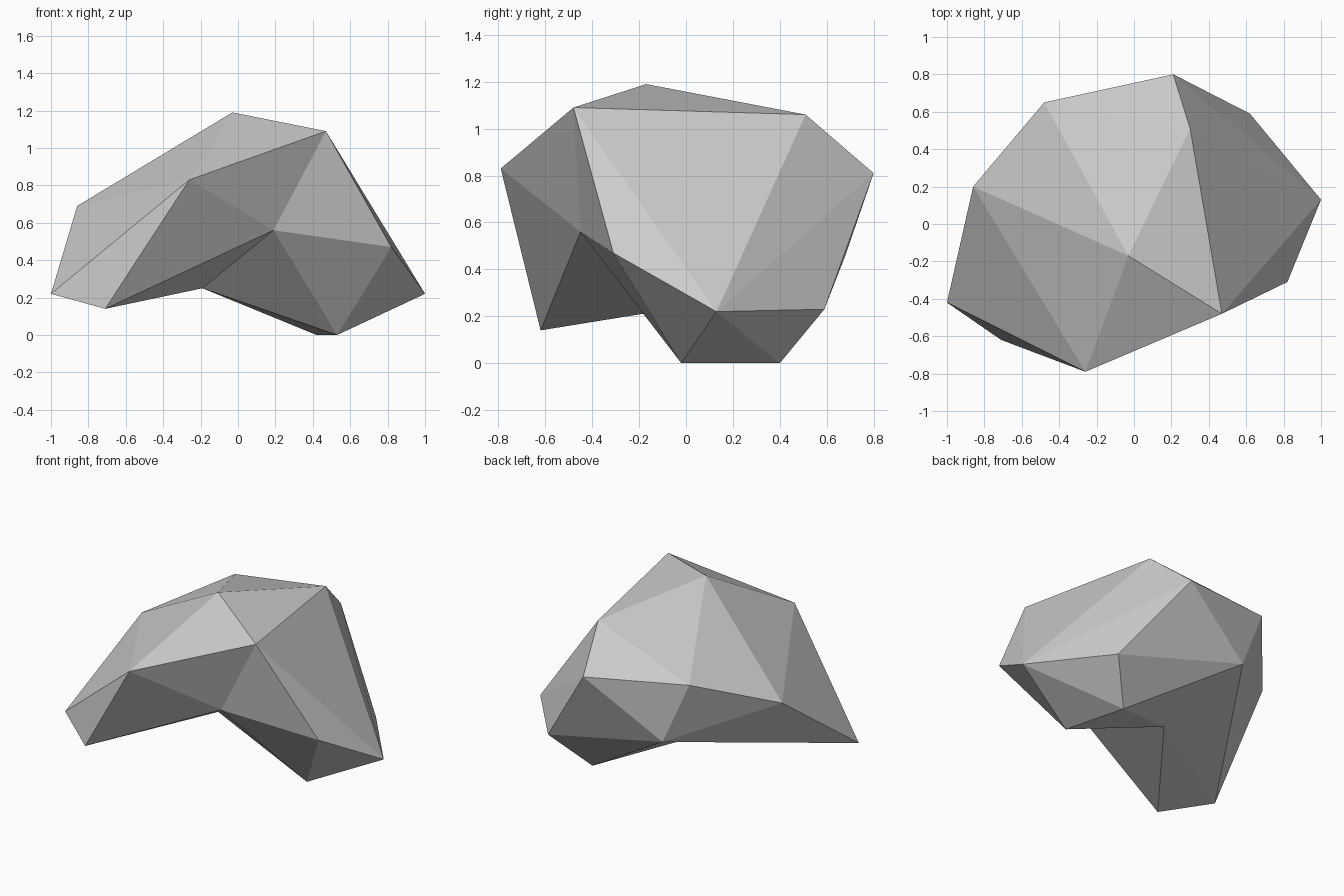
import bpy
import bmesh

if "Cube" in bpy.data.objects:
    bpy.data.objects.remove(bpy.data.objects["Cube"], do_unlink=True)

# Corners of the boulder's outer shell
shell = {
    "peak": (-0.03, -0.17, 1.19),
    "front_crest": (0.47, -0.48, 1.09),
    "back_crest": (0.30, 0.51, 1.06),
    "brow": (-0.26, -0.79, 0.83),
    "back_brow": (0.21, 0.80, 0.81),
    "back_shoulder": (-0.48, 0.65, 0.88),
    "side_shoulder": (-0.86, 0.20, 0.69),
    "tip": (-1.00, -0.42, 0.22),
    "front_tip": (-0.71, -0.62, 0.14),
    "flank": (0.82, -0.31, 0.47),
    "side_corner": (1.00, 0.13, 0.22),
    "back_corner": (0.62, 0.59, 0.23),
    "back_edge": (-0.30, 0.68, 0.46),
    "front_foot": (0.53, -0.02, 0.0),
    "back_foot": (0.42, 0.40, 0.0),
}

# Inner corners of the hollow under the overhang
hollow_front = (0.19, -0.45, 0.56)
hollow_roof = (-0.19, 0.06, 0.25)

bm = bmesh.new()
v = {name: bm.verts.new(co) for name, co in shell.items()}
bmesh.ops.convex_hull(bm, input=list(bm.verts))

# Open the shell inside the rim of the hollow
rim = {v[n] for n in ("front_crest", "brow", "front_tip", "tip", "back_edge",
                      "back_foot", "front_foot", "flank")}
cheek = {v[n] for n in ("brow", "tip", "front_tip")}
opening = [f for f in bm.faces if set(f.verts) <= rim and set(f.verts) != cheek]
bmesh.ops.delete(bm, geom=opening, context="FACES")

v["hollow_front"] = bm.verts.new(hollow_front)
v["hollow_roof"] = bm.verts.new(hollow_roof)


def fan(centre, ring):
    """Fill triangles from a centre corner to an open ring of corners."""
    for a, b in zip(ring, ring[1:]):
        bm.faces.new((v[centre], v[a], v[b]))


# Line the hollow with two fans that meet along the overhang
fan("hollow_front", ["hollow_roof", "front_tip", "brow", "front_crest",
                     "flank", "front_foot", "hollow_roof"])
fan("hollow_roof", ["front_foot", "back_foot", "back_edge", "tip", "front_tip"])

# Drop leftover loose edges and face everything outward
loose = [e for e in bm.edges if not e.link_faces]
bmesh.ops.delete(bm, geom=loose, context="EDGES")
bmesh.ops.recalc_face_normals(bm, faces=list(bm.faces))

mesh = bpy.data.meshes.new("boulder")
bm.to_mesh(mesh)
bm.free()

# Plain stone colour
stone = bpy.data.materials.new("grey_stone")
stone.use_nodes = True
colour = (0.6, 0.6, 0.6, 1.0)
stone.diffuse_color = colour
stone.node_tree.nodes["Principled BSDF"].inputs["Base Color"].default_value = colour
mesh.materials.append(stone)

boulder = bpy.data.objects.new("boulder", mesh)
bpy.context.collection.objects.link(boulder)
